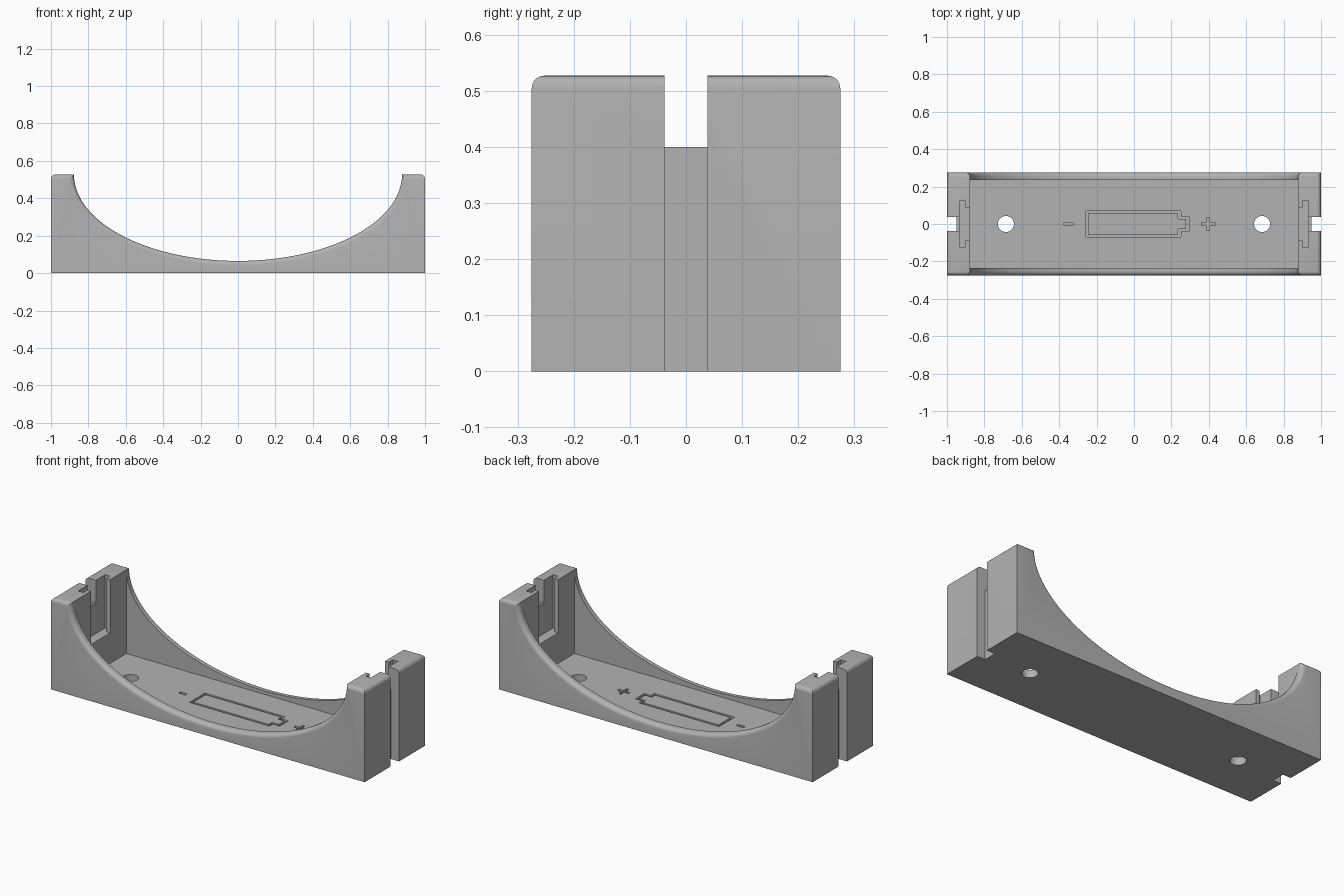
import bpy
import bmesh
from math import sin, cos, pi

W, D, H = 1.0, 0.275, 0.527        # half length, half depth, height
CAV_X, CAV_Y, FLOOR = 0.877, 0.235, 0.045
RIM_LOW, FILLET = 0.065, 0.026

cube = bpy.data.objects.get("Cube")
if cube:
    bpy.data.objects.remove(cube, do_unlink=True)

grey = bpy.data.materials.new("plain grey")
grey.use_nodes = True
colour = (0.45, 0.45, 0.45, 1)
grey.diffuse_color = colour
grey.node_tree.nodes["Principled BSDF"].inputs["Base Color"].default_value = colour


def make_object(name, bm):
    bmesh.ops.recalc_face_normals(bm, faces=bm.faces)
    mesh = bpy.data.meshes.new(name)
    bm.to_mesh(mesh)
    bm.free()
    mesh.materials.append(grey)
    obj = bpy.data.objects.new(name, mesh)
    bpy.context.collection.objects.link(obj)
    return obj


def extrude_faces(bm, vector):
    result = bmesh.ops.extrude_face_region(bm, geom=bm.faces[:])
    moved = [g for g in result["geom"] if isinstance(g, bmesh.types.BMVert)]
    bmesh.ops.translate(bm, verts=moved, vec=vector)


def cut(cutter):
    mod = holder.modifiers.new("cut", "BOOLEAN")
    mod.operation = "DIFFERENCE"
    mod.solver = "EXACT"
    mod.object = cutter
    bpy.ops.object.modifier_apply(modifier=mod.name)
    bpy.data.objects.remove(cutter, do_unlink=True)


def cut_box(x0, x1, half_y, z0, z1=0.7):
    bm = bmesh.new()
    bmesh.ops.create_cube(bm, size=1)
    bmesh.ops.scale(bm, verts=bm.verts, vec=(abs(x1 - x0), 2 * half_y, z1 - z0))
    bmesh.ops.translate(bm, verts=bm.verts, vec=((x0 + x1) / 2, 0, (z0 + z1) / 2))
    cut(make_object("box_cutter", bm))


# Body: block with an elliptical scoop, extruded front to back
steps = 64
scoop = [(CAV_X * cos(pi * i / steps), H - (H - RIM_LOW) * sin(pi * i / steps))
         for i in range(steps + 1)]
outline = [(-W, 0), (W, 0), (W, H)] + scoop + [(-W, H)]
bm = bmesh.new()
bm.faces.new([bm.verts.new((x, -D, z)) for x, z in outline])
extrude_faces(bm, (0, 2 * D, 0))


def is_rounded(edge):
    a, b = (v.co for v in edge.verts)
    if min(a.z, b.z) < 0.01:
        return False
    along_outline = abs(a.y - b.y) < 0.01
    top_end = abs(a.x) > W - 0.01 and abs(b.x) > W - 0.01
    return along_outline or top_end


bmesh.ops.bevel(bm, geom=[e for e in bm.edges if is_rounded(e)], offset=FILLET,
                segments=5, profile=0.5, affect="EDGES", clamp_overlap=True)
holder = make_object("battery_holder", bm)
bpy.context.view_layer.objects.active = holder
holder.select_set(True)

# Cell cavity
cut_box(-CAV_X + 0.001, CAV_X - 0.001, CAV_Y, FLOOR)

# Contact slots, wire notches and screw holes at both ends
for s in (-1, 1):
    cut_box(s * 0.901, s * 0.933, 0.123, 0.22)
    cut_box(s * 0.86, s * 0.91, 0.088, 0.22)
    cut_box(s * 0.85, s * 1.1, 0.038, 0.4)
    cut_box(s * 0.948, s * 1.1, 0.038, -0.1)
    bm = bmesh.new()
    bmesh.ops.create_cone(bm, cap_ends=True, segments=32, radius1=0.043,
                          radius2=0.043, depth=0.4)
    bmesh.ops.translate(bm, verts=bm.verts, vec=(s * 0.685, 0, 0))
    cut(make_object("hole_cutter", bm))

# Engraved cell outline
GROOVE = FLOOR - 0.015


def cell_loop(bm, inset):
    left, right, tip = -0.26 + inset, 0.25 - inset, 0.293 - inset
    body, nub = 0.07 - inset, 0.04 - inset
    half = [(left, body), (right, body), (right, nub), (tip, nub)]
    points = half + [(x, -y) for x, y in reversed(half)]
    return [bm.verts.new((x, y, GROOVE)) for x, y in points]


bm = bmesh.new()
outer, inner = cell_loop(bm, 0), cell_loop(bm, 0.014)
for i in range(len(outer)):
    j = (i + 1) % len(outer)
    bm.faces.new((outer[i], outer[j], inner[j], inner[i]))
extrude_faces(bm, (0, 0, 0.1))
cut(make_object("cell_outline_cutter", bm))

# Engraved polarity marks
cut_box(-0.373, -0.327, 0.008, GROOVE, 0.2)
cut_box(0.36, 0.432, 0.008, GROOVE, 0.2)
cut_box(0.388, 0.404, 0.036, GROOVE, 0.2)

bpy.ops.object.shade_smooth_by_angle(angle=0.5)
